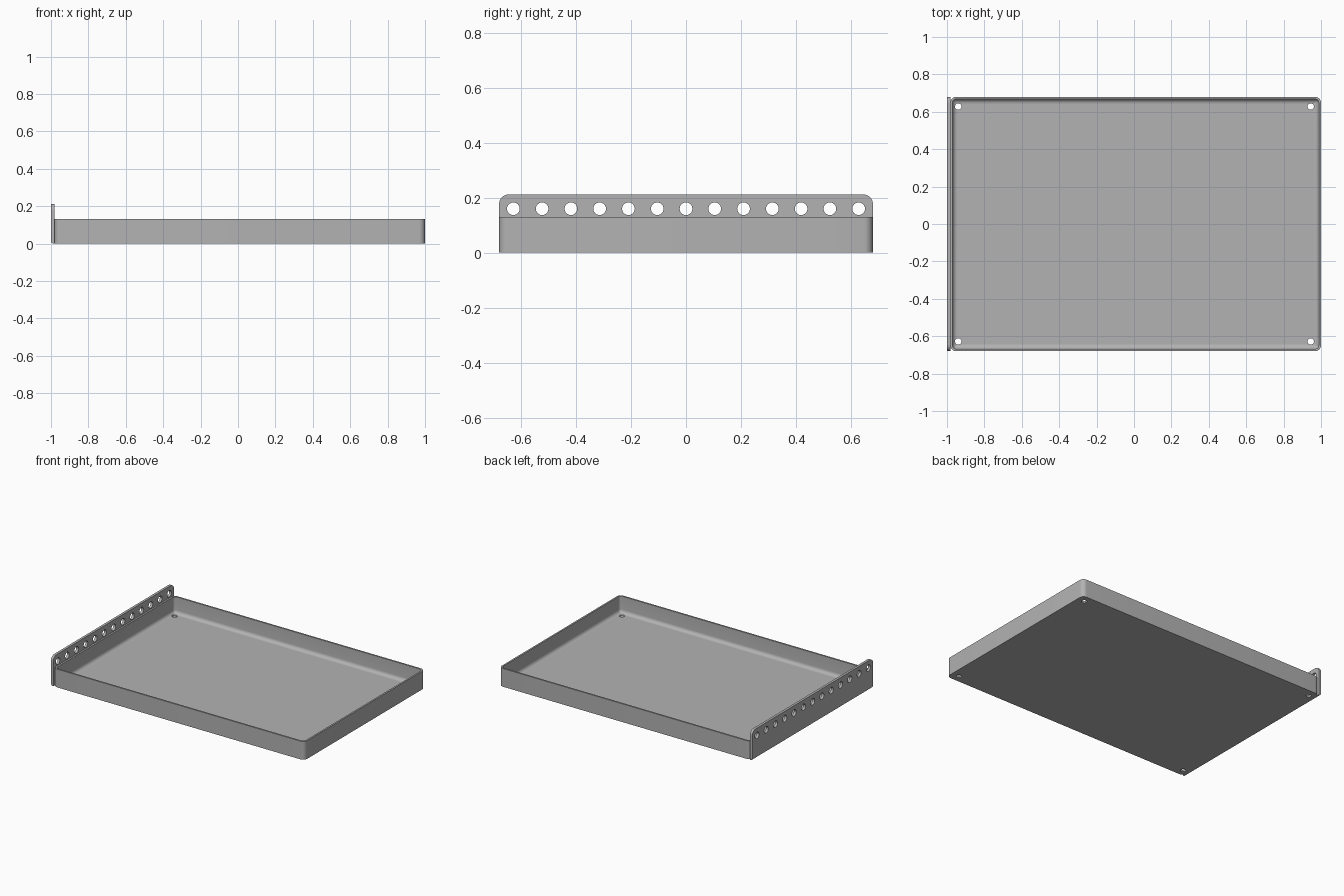
import bpy, bmesh, math
from mathutils import Matrix, Vector

old = bpy.data.objects.get("Cube")
if old:
    bpy.data.objects.remove(old, do_unlink=True)

steel = bpy.data.materials.new("grey metal")
steel.use_nodes = True
GREY = (0.45, 0.45, 0.45, 1)
steel.diffuse_color = GREY
steel.node_tree.nodes["Principled BSDF"].inputs["Base Color"].default_value = GREY

X0, X1, Y, RIM = -0.982, 1.0, 0.68, 0.13
WALL, FILLET, CORNER = 0.012, 0.025, 0.032


def make_object(name, bm):
    bmesh.ops.recalc_face_normals(bm, faces=bm.faces)
    mesh = bpy.data.meshes.new(name)
    bm.to_mesh(mesh)
    bm.free()
    mesh.materials.append(steel)
    obj = bpy.data.objects.new(name, mesh)
    bpy.context.collection.objects.link(obj)
    return obj


def ring(bm, inset, z, steps=8):
    """Rounded rectangle of vertices, moved inwards by inset."""
    r = max(CORNER - inset, 0.004)
    cx, hx, hy = (X0 + X1) / 2, (X1 - X0) / 2 - inset - r, Y - inset - r
    verts = []
    for q, (sx, sy) in enumerate([(1, 1), (-1, 1), (-1, -1), (1, -1)]):
        for i in range(steps + 1):
            a = (q + i / steps) * math.pi / 2
            verts.append(bm.verts.new((cx + sx * hx + r * math.cos(a),
                                       sy * hy + r * math.sin(a), z)))
    return verts


def punch(obj, points, radius, axis):
    """Cut round through-holes at the given points, then smooth the result."""
    bm = bmesh.new()
    turn = Vector((0, 0, 1)).rotation_difference(axis).to_matrix().to_4x4()
    for p in points:
        bmesh.ops.create_cone(bm, cap_ends=True, segments=32, radius1=radius,
                              radius2=radius, depth=0.1,
                              matrix=Matrix.Translation(p) @ turn)
    cutter = make_object("hole_cutter", bm)
    cutter.hide_render = True
    mod = obj.modifiers.new("holes", "BOOLEAN")
    mod.operation, mod.solver, mod.object = "DIFFERENCE", "EXACT", cutter
    bpy.ops.object.select_all(action="DESELECT")
    obj.select_set(True)
    bpy.context.view_layer.objects.active = obj
    bpy.ops.object.modifier_apply(modifier=mod.name)
    bpy.data.objects.remove(cutter, do_unlink=True)
    bpy.ops.object.shade_smooth_by_angle(angle=math.radians(35))


# Tray: outer wall, rim, inner wall and a rounded inside bottom edge
bm = bmesh.new()
rings = [ring(bm, 0, 0), ring(bm, 0, RIM), ring(bm, WALL, RIM)]
for i in range(7):
    a = i / 6 * math.pi / 2
    rings.append(ring(bm, WALL + FILLET * (1 - math.cos(a)),
                      WALL + FILLET * (1 - math.sin(a))))
for low, high in zip(rings, rings[1:]):
    for i in range(len(low)):
        j = (i + 1) % len(low)
        bm.faces.new((low[i], low[j], high[j], high[i]))
bm.faces.new(rings[0])
bm.faces.new(rings[-1])
tray = make_object("tray", bm)
punch(tray, [Vector((x, y, 0)) for x in (-0.94, 0.945) for y in (-0.628, 0.628)],
      0.017, Vector((0, 0, 1)))

# Side plate: tall flange with rounded top corners and rounded lower outer edge
bm = bmesh.new()
bmesh.ops.create_cube(bm, size=1, matrix=Matrix.Translation((-0.991, 0, 0.106))
                      @ Matrix.Diagonal((0.018, 2 * Y, 0.212, 1)))


def round_edges(test, radius):
    edges = [e for e in bm.edges if test((e.verts[0].co + e.verts[1].co) / 2)]
    bmesh.ops.bevel(bm, geom=edges, offset=radius, segments=8, profile=0.5,
                    affect="EDGES")


round_edges(lambda c: c.z > 0.2 and abs(c.y) > 0.6, 0.035)
round_edges(lambda c: c.z < 0.01 and c.x < -0.995, 0.014)
plate = make_object("side_plate", bm)
punch(plate, [Vector((-0.991, i * 0.1047, 0.16)) for i in range(-6, 7)],
      0.023, Vector((1, 0, 0)))
